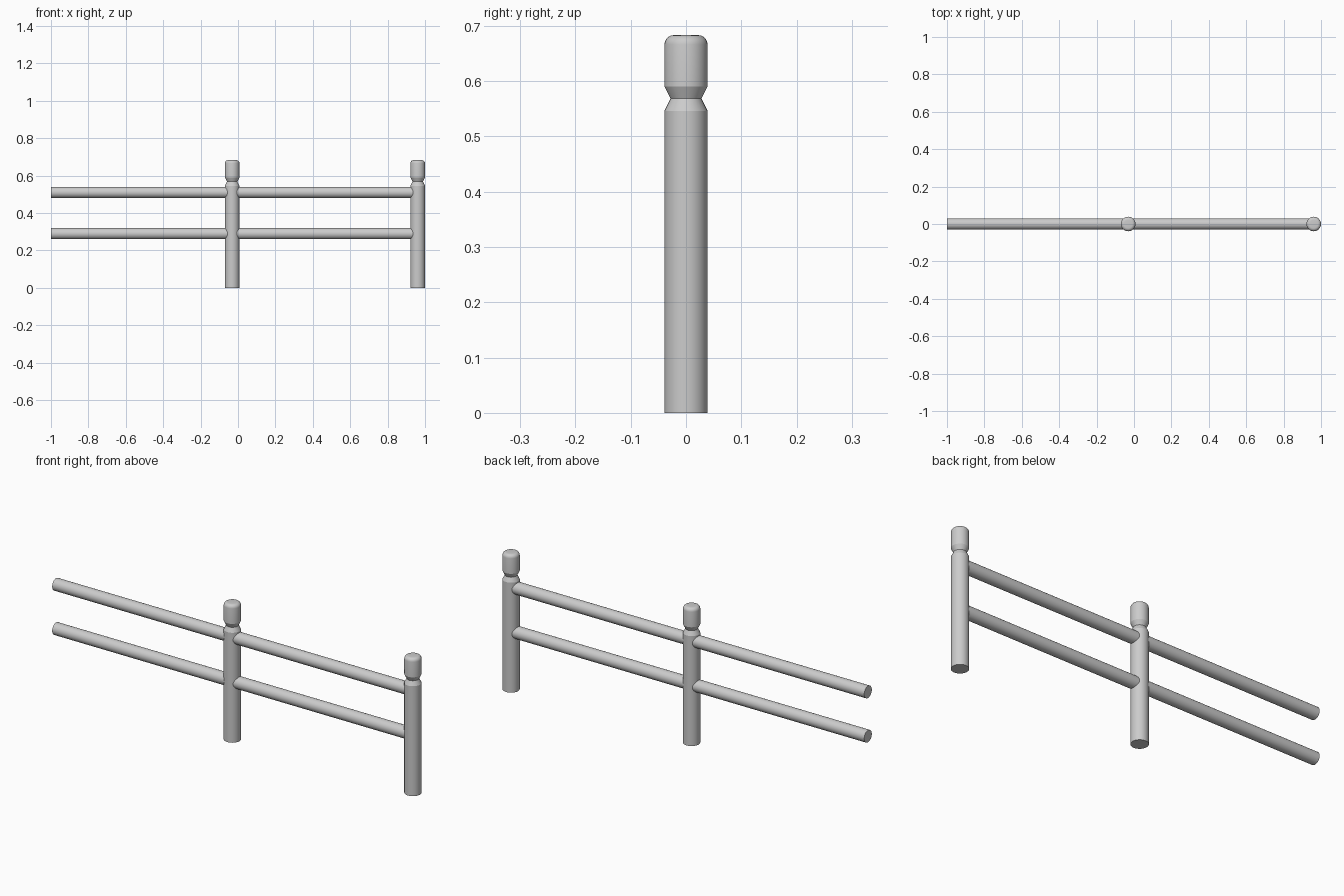
import bpy, bmesh, math
from mathutils import Matrix

if "Cube" in bpy.data.objects:
    bpy.data.objects.remove(bpy.data.objects["Cube"])

POST_X = (-0.031, 0.961)
POST_R, RAIL_R = 0.039, 0.03
HEIGHT = 0.683
SEG = 32


def finish(bm, name):
    bmesh.ops.recalc_face_normals(bm, faces=bm.faces)
    mesh = bpy.data.meshes.new(name)
    bm.to_mesh(mesh)
    bm.free()
    ob = bpy.data.objects.new(name, mesh)
    bpy.context.collection.objects.link(ob)
    bpy.ops.object.select_all(action='DESELECT')
    ob.select_set(True)
    bpy.context.view_layer.objects.active = ob
    bpy.ops.object.shade_smooth_by_angle(angle=math.radians(25))
    return ob


# Turned post: straight shaft, V-shaped groove, rounded head
def post(name, x):
    round_r = 0.017
    profile = [(POST_R, 0), (POST_R, 0.546), (0.028, 0.568), (POST_R, 0.59)]
    for i in range(6):
        a = math.radians(18 * i)
        profile.append((POST_R - round_r + round_r * math.cos(a),
                        HEIGHT - round_r + round_r * math.sin(a)))
    bm = bmesh.new()
    rings = [[bm.verts.new((x + r * math.cos(2 * math.pi * k / SEG),
                            r * math.sin(2 * math.pi * k / SEG), z))
              for k in range(SEG)] for r, z in profile]
    for lo, hi in zip(rings, rings[1:]):
        for k in range(SEG):
            n = (k + 1) % SEG
            bm.faces.new((lo[k], lo[n], hi[n], hi[k]))
    bm.faces.new(rings[0])
    bm.faces.new(rings[-1])
    return finish(bm, name)


# Round rail along x, set into the posts
def rail(name, x0, x1, z):
    bm = bmesh.new()
    bmesh.ops.create_cone(
        bm, cap_ends=True, segments=SEG, radius1=RAIL_R, radius2=RAIL_R,
        depth=x1 - x0,
        matrix=Matrix.Translation(((x0 + x1) / 2, 0, z)) @ Matrix.Rotation(math.pi / 2, 4, 'Y'))
    return finish(bm, name)


for label, x in zip(("middle", "right"), POST_X):
    post(label + "_post", x)

for level, z in (("lower", 0.29), ("upper", 0.51)):
    rail(level + "_rail_left", -1.0, POST_X[0], z)
    rail(level + "_rail_right", POST_X[0], POST_X[1], z)
